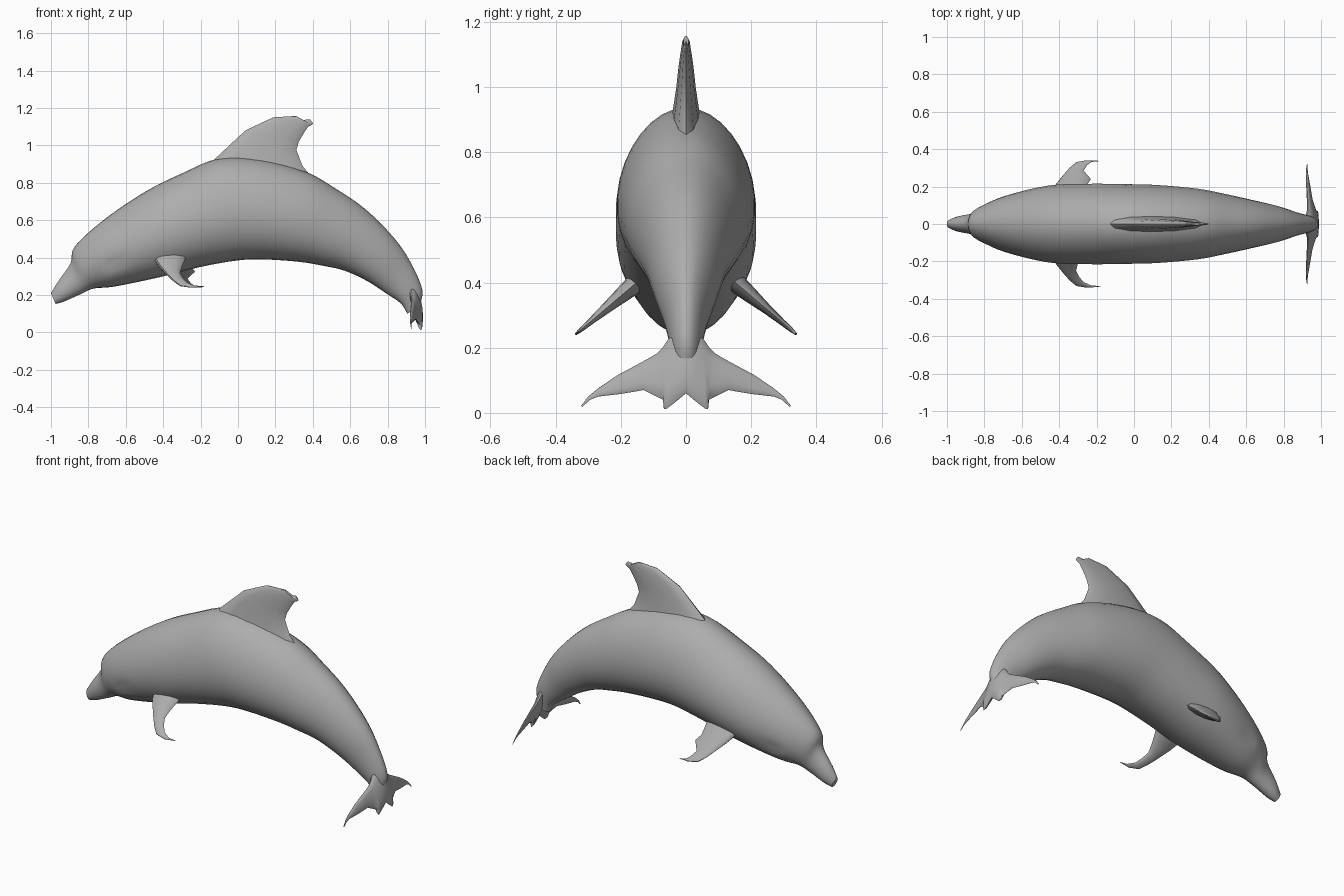
import bpy
import bmesh
import math
from mathutils import Vector

if "Cube" in bpy.data.objects:
    bpy.data.objects.remove(bpy.data.objects["Cube"])

grey = bpy.data.materials.new("soft grey")
grey.use_nodes = True
colour = (0.42, 0.42, 0.42, 1)
grey.diffuse_color = colour
grey.node_tree.nodes["Principled BSDF"].inputs["Base Color"].default_value = colour


def loft(name, rings, angle=40):
    """Skin a list of closed rings and cap both ends."""
    bm = bmesh.new()
    loops = [[bm.verts.new(p) for p in ring] for ring in rings]
    n = len(loops[0])
    for a, b in zip(loops, loops[1:]):
        for i in range(n):
            j = (i + 1) % n
            bm.faces.new((a[i], a[j], b[j], b[i]))
    bm.faces.new(loops[0][::-1])
    bm.faces.new(loops[-1])
    bmesh.ops.recalc_face_normals(bm, faces=bm.faces)
    mesh = bpy.data.meshes.new(name)
    bm.to_mesh(mesh)
    bm.free()
    mesh.materials.append(grey)
    ob = bpy.data.objects.new(name, mesh)
    bpy.context.collection.objects.link(ob)
    bpy.ops.object.select_all(action="DESELECT")
    ob.select_set(True)
    bpy.context.view_layer.objects.active = ob
    bpy.ops.object.shade_smooth_by_angle(angle=math.radians(angle))
    return ob


def fin(name, stations, normal, place):
    """Lens-section fin: stations hold leading point, trailing point, half thickness."""
    normal = Vector(normal).normalized()
    rings = []
    for lx, ly, tx, ty, thick in stations:
        lead, trail = place(lx, ly), place(tx, ty)
        ring = []
        for k in range(12):
            a = math.tau * k / 12
            u = ((1 - math.cos(a)) / 2) ** 1.2
            ring.append(lead.lerp(trail, u) + normal * thick * math.sin(a))
        rings.append(ring)
    return loft(name, rings)


def spline(a, b, c, d, t):
    return 0.5 * (2 * b + (c - a) * t + (2 * a - 5 * b + 4 * c - d) * t * t
                  + (3 * b - a - 3 * c + d) * t ** 3)


# Body stations: back x, z, belly x, z, half width
body = [
    (-1.0, .21, -.975, .152, .022),
    (-.96, .275, -.93, .165, .04),
    (-.895, .37, -.84, .205, .057),
    (-.872, .46, -.77, .235, .092),
    (-.72, .60, -.66, .245, .15),
    (-.50, .75, -.42, .295, .205),
    (-.30, .85, -.20, .35, .215),
    (-.10, .93, 0, .385, .213),
    (.12, .925, .14, .39, .208),
    (.36, .86, .33, .377, .188),
    (.52, .77, .46, .355, .16),
    (.68, .66, .57, .33, .13),
    (.83, .51, .69, .275, .098),
    (.92, .38, .79, .21, .066),
    (.985, .23, .87, .155, .045),
    (.97, .14, .905, .10, .03),
]
rows = []
padded = [body[0]] + body + [body[-1]]
for i in range(len(body) - 1):
    for s in range(4):
        rows.append([spline(*vals, s / 4) for vals in zip(*padded[i:i + 4])])
rows.append(body[-1])
rings = []
for bx, bz, cx, cz, w in rows:
    ring = []
    for k in range(32):
        a = math.tau * k / 32
        v = (1 + math.cos(a)) / 2
        y = w * math.sin(a) * (1 - .1 * math.cos(a))
        p = Vector((cx + (bx - cx) * v, y, cz + (bz - cz) * v))
        # shallow eye sockets
        d = math.hypot((p.x + .67) / .06, (p.z - .365) / .035)
        if d < 1:
            p.y *= 1 - .16 * (1 - d)
        ring.append(p)
    rings.append(ring)
loft("body", rings, 60)

# Dorsal fin, in x and z
fin("dorsal_fin", [
    (-.18, .87, .42, .80, .055),
    (-.11, .94, .345, .89, .042),
    (-.03, 1.015, .312, .975, .03),
    (.04, 1.08, .325, 1.02, .024),
    (.12, 1.118, .355, 1.07, .018),
    (.19, 1.15, .375, 1.10, .013),
    (.31, 1.157, .395, 1.11, .008),
    (.345, 1.135, .40, 1.115, .005),
    (.385, 1.14, .40, 1.12, .002),
], (0, 1, 0), lambda x, z: Vector((x, 0, z)))

# Flippers, in x and outward distance, sloping down from the chest
leads = [(-.47, .13), (-.42, .21), (-.38, .26), (-.345, .30),
         (-.31, .33), (-.25, .34), (-.19, .335)]
thin = [.035, .022, .015, .01, .007, .004, .002]
trails = {
    "right": [(-.27, .13), (-.30, .21), (-.31, .25), (-.295, .28),
              (-.27, .31), (-.23, .328), (-.18, .333)],
    "left": [(-.24, .13), (-.25, .21), (-.23, .24), (-.27, .285),
             (-.25, .315), (-.23, .33), (-.20, .34)],
}
for side, sign in (("right", -1), ("left", 1)):
    fin(side + "_flipper",
        [(*a, *b, t) for a, b, t in zip(leads, trails[side], thin)],
        (0, sign * .85, 1),
        lambda x, y: Vector((x, sign * y, .24 + (.34 - y) * .85)))

# Tail flukes, in outward distance and height, with a ragged trailing edge
half = [
    (.03, .245, .03, .035, .024),
    (.055, .225, .06, .012, .02),
    (.072, .20, .068, .012, .017),
    (.09, .182, .07, .04, .015),
    (.11, .17, .10, .055, .013),
    (.15, .148, .13, .07, .011),
    (.21, .116, .20, .058, .008),
    (.27, .075, .27, .05, .005),
    (.30, .05, .295, .04, .003),
    (.322, .022, .318, .018, .001),
]
flukes = [(-a, b, -c, d, t) for a, b, c, d, t in reversed(half)]
flukes += [(0, .26, 0, .06, .026)] + half
fin("tail_flukes", flukes, (1, 0, .25),
    lambda y, z: Vector((.945 + (.2 - z) * .25 - .2 * abs(y), y, z)))
